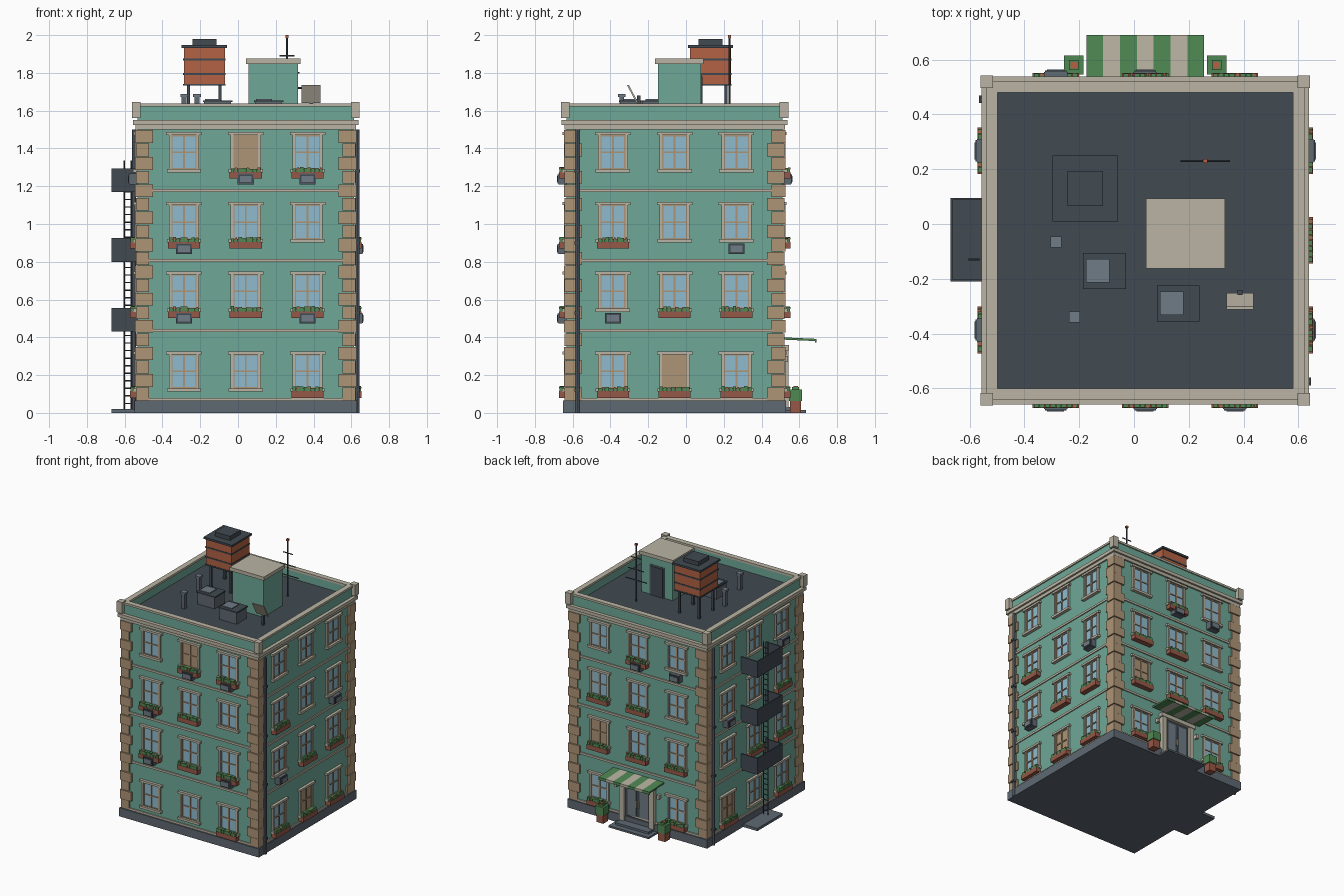
import bpy, bmesh, math, random
from mathutils import Matrix, Vector

random.seed(3)
if "Cube" in bpy.data.objects:
    bpy.data.objects.remove(bpy.data.objects["Cube"])

CX, CY = 0.041, -0.06      # building centre
WALL = 0.572               # half width of the walls


def linear(c):
    c /= 255
    return c / 12.92 if c < 0.04 else ((c + 0.055) / 1.055) ** 2.4


def material(name, *rgb):
    m = bpy.data.materials.new(name)
    m.use_nodes = True
    col = [linear(c) for c in rgb] + [1]
    m.diffuse_color = col
    m.node_tree.nodes["Principled BSDF"].inputs["Base Color"].default_value = col
    return m


GREEN = material("wall green", 110, 168, 151)
CREAM = material("trim cream", 186, 180, 163)
TAN = material("stone tan", 174, 148, 118)
GREY = material("base grey", 94, 104, 114)
DARK = material("dark metal", 65, 74, 81)
GLASS = material("window glass", 142, 187, 206)
RUST = material("tank orange", 178, 98, 68)
BRICK = material("planter brick", 150, 88, 72)
LEAF = material("leaf green", 80, 136, 84)
STEEL = material("light steel", 112, 124, 134)

parts = {}


def part(name, mat):
    return parts.setdefault(name, (bmesh.new(), mat))[0]


def box(name, mat, x0, x1, y0, y1, z0, z1):
    size = Matrix.Diagonal((abs(x1 - x0), abs(y1 - y0), z1 - z0, 1))
    at = Matrix.Translation(((x0 + x1) / 2, (y0 + y1) / 2, (z0 + z1) / 2))
    return bmesh.ops.create_cube(part(name, mat), size=1, matrix=at @ size)["verts"]


def block(name, mat, x, y, h, z0, z1):
    return box(name, mat, x - h, x + h, y - h, y + h, z0, z1)


def rod(name, mat, a, b, r):
    a, b = Vector(a), Vector(b)
    rot = (b - a).to_track_quat("Z", "Y").to_matrix().to_4x4()
    bmesh.ops.create_cone(part(name, mat), cap_ends=True, segments=8, radius1=r, radius2=r,
                          depth=(b - a).length, matrix=Matrix.Translation((a + b) / 2) @ rot)


def ring(name, mat, outer, inner, z0, z1):
    for s in (-1, 1):
        box(name, mat, CX - outer, CX + outer, CY + s * inner, CY + s * outer, z0, z1)
        box(name, mat, CX + s * inner, CX + s * outer, CY - inner, CY + inner, z0, z1)


def on_face(face, name, mat, u, w, d0, d1, z0, z1):
    """Box on a facade: u along the wall, w wide, d outward from the centre."""
    if face in ("front", "back"):
        s = -1 if face == "front" else 1
        return box(name, mat, CX + u - w / 2, CX + u + w / 2, CY + s * d0, CY + s * d1, z0, z1)
    s = -1 if face == "right" else 1
    return box(name, mat, CX + s * d0, CX + s * d1, CY + u - w / 2, CY + u + w / 2, z0, z1)


# Shell: base, walls, roof deck, bands, cornice and parapet
block("base", GREY, CX, CY, 0.59, 0, 0.065)
block("walls", GREEN, CX, CY, WALL, 0.065, 1.545)
block("roof_deck", DARK, CX, CY, 0.55, 1.545, 1.56)
for z in (0.072, 0.437, 0.807, 1.177):
    ring("floor_band", CREAM, 0.58, 0.56, z - 0.008, z + 0.008)
ring("cornice", CREAM, 0.584, 0.56, 1.5, 1.525)
ring("cornice", CREAM, 0.598, 0.56, 1.525, 1.55)
ring("parapet", GREEN, WALL, 0.546, 1.545, 1.622)
ring("parapet_coping", CREAM, 0.581, 0.54, 1.622, 1.638)

# Corner stones and parapet posts
for sx in (-1, 1):
    for sy in (-1, 1):
        box("parapet_post", CREAM, CX + sx * 0.556, CX + sx * 0.602,
            CY + sy * 0.556, CY + sy * 0.602, 1.56, 1.645)
        rows = 20
        step = (1.5 - 0.065) / rows
        for i in range(rows):
            long, short = (0.49, 0.512) if i % 2 else (0.512, 0.49)
            out = 0.587 if i % 2 else 0.582
            box("corner_stone", TAN, CX + sx * long, CX + sx * out, CY + sy * short,
                CY + sy * out, 0.066 + i * step, 0.062 + (i + 1) * step)


def window(face, u, z, curtained):
    pane = TAN if curtained else GLASS
    on_face(face, "window_curtain" if curtained else "window_pane", pane, u, 0.134, 0.57, 0.575, z - 0.09, z + 0.09)
    for s in (-1, 1):
        on_face(face, "window_frame", CREAM, u + s * 0.073, 0.014, 0.57, 0.586, z - 0.09, z + 0.09)
        on_face(face, "window_sash", TAN, u + s * 0.063, 0.006, 0.57, 0.58, z - 0.09, z + 0.09)
        on_face(face, "window_sash", TAN, u, 0.13, 0.57, 0.58, z + s * 0.087 - 0.003, z + s * 0.087 + 0.003)
    on_face(face, "window_sash", TAN, u, 0.01, 0.57, 0.581, z - 0.09, z + 0.09)
    on_face(face, "window_sash", TAN, u, 0.13, 0.57, 0.581, z - 0.004, z + 0.004)
    on_face(face, "window_lintel", CREAM, u, 0.188, 0.57, 0.593, z + 0.09, z + 0.106)
    on_face(face, "window_sill", CREAM, u, 0.182, 0.57, 0.597, z - 0.108, z - 0.09)


def flower_box(face, u, z):
    on_face(face, "flower_box", BRICK, u, 0.17, 0.572, 0.612, z - 0.14, z - 0.105)
    for i in range(8):
        v = u + (i - 3.5) * 0.02
        on_face(face, "flower_leaves", LEAF, v, 0.018, 0.582, 0.61, z - 0.105, z - 0.09 + random.uniform(0, 0.012))
        if i % 3 == 1:
            on_face(face, "flower_bloom", RUST, v, 0.009, 0.6, 0.612, z - 0.092, z - 0.082)


def cooler(face, u, z):
    on_face(face, "wall_cooler", GREY, u, 0.086, 0.572, 0.615, z - 0.17, z - 0.113)
    on_face(face, "cooler_rim", DARK, u, 0.078, 0.615, 0.62, z - 0.166, z - 0.117)
    on_face(face, "cooler_grille", STEEL, u, 0.062, 0.62, 0.624, z - 0.158, z - 0.125)


# Facades, top floor first: w plain, b flower box, a cooler, c box and cooler,
# t curtain, T curtain and box, X curtain, box and cooler, d door
facades = {
    "front": ("wXc", "cbw", "cbc", "wwb"),
    "left": ("www", "bwa", "abb", "bTb"),
    "back": ("acw", "wbb", "bbT", "bdb"),
    "right": ("aww", "bwa", "bbw", "bwT"),
}
for face, floors in facades.items():
    for kinds, z in zip(floors, (1.38, 1.01, 0.643, 0.22)):
        for k, u in zip(kinds, (-0.327, 0, 0.327)):
            if k == "d":
                continue
            window(face, u, z, k in "tTX")
            if k in "bcTX":
                flower_box(face, u, z)
            if k in "acX":
                cooler(face, u, z)

# Entrance: door, surround, lamps, steps
on_face("back", "door", DARK, 0, 0.21, 0.56, 0.58, 0.03, 0.33)
for s in (-1, 1):
    on_face("back", "door_panel", STEEL, s * 0.05, 0.07, 0.58, 0.584, 0.08, 0.31)
    on_face("back", "door_handle", CREAM, s * 0.008, 0.006, 0.58, 0.592, 0.15, 0.2)
    on_face("back", "door_column", CREAM, s * 0.125, 0.04, 0.57, 0.602, 0.03, 0.33)
    on_face("back", "door_lamp", CREAM, s * 0.18, 0.02, 0.57, 0.6, 0.27, 0.3)
on_face("back", "door_lintel", CREAM, 0, 0.31, 0.57, 0.606, 0.33, 0.36)
on_face("back", "entrance_step", GREY, 0, 0.34, 0.58, 0.695, 0, 0.014)
on_face("back", "entrance_step", GREY, 0, 0.28, 0.58, 0.655, 0.014, 0.03)

# Striped awning with a short valance
for i in range(7):
    name, mat = ("awning_cream", CREAM) if i % 2 else ("awning_green", LEAF)
    u = (i - 3) * 0.0614
    for v in on_face("back", name, mat, u, 0.0614, 0.572, 0.75, 0.388, 0.4):
        if v.co.y > CY + 0.7:
            v.co.z -= 0.008
    on_face("back", name, mat, u, 0.0614, 0.744, 0.75, 0.372, 0.385)

# Potted shrubs
for s in (-1, 1):
    x, y = CX + s * 0.261, 0.58
    block("shrub_pot", BRICK, x, y, 0.029, 0, 0.062)
    block("shrub_leaves", LEAF, x, y, 0.035, 0.062, 0.125)
    block("shrub_tip", LEAF, x, y, 0.018, 0.125, 0.137)
    block("shrub_bloom", RUST, x, y, 0.012, 0.137, 0.142)

# Drainpipes on opposite corners
for s in (-1, 1):
    x, y = CX + s * 0.592, CY - s * 0.515
    rod("drainpipe", GREY, (x, y, 0), (x, y, 1.5), 0.011)
    for z in (0.12, 0.53, 0.9, 1.28):
        block("pipe_bracket", DARK, x, y, 0.014, z - 0.008, z + 0.008)

# Fire escape: landings with solid railings, ladder, ground pad
X0, X1, Y0, Y1 = -0.67, -0.53, -0.21, 0.095
for z in (0.43, 0.8, 1.17):
    box("escape_landing", DARK, X0, X1, Y0, Y1, z, z + 0.012)
    box("escape_railing", DARK, X0, X0 + 0.008, Y0, Y1, z, z + 0.125)
    for y in (Y0, Y1 - 0.008):
        box("escape_railing", DARK, X0, X1, y, y + 0.008, z, z + 0.125)
for x in (-0.603, -0.565):
    rod("ladder_rail", DARK, (x, -0.13, 0.01), (x, -0.13, 1.335), 0.004)
for i in range(32):
    z = 0.05 + i * 0.04
    rod("ladder_rung", DARK, (-0.603, -0.13, z), (-0.565, -0.13, z), 0.0035)
box("escape_pad", GREY, X0, X1, Y0, Y1, 0, 0.02)

# Water tank on legs
tx, ty = -0.178, 0.13
for sx in (-1, 1):
    for sy in (-1, 1):
        block("tank_leg", DARK, tx + sx * 0.083, ty + sy * 0.083, 0.008, 1.56, 1.74)
block("tank_body", RUST, tx, ty, 0.109, 1.735, 1.935)
for z in (1.737, 1.795, 1.87):
    block("tank_band", DARK, tx, ty, 0.112, z - 0.005, z + 0.005)
block("tank_lid", DARK, tx, ty, 0.12, 1.933, 1.948)
block("tank_cap", DARK, tx, ty, 0.064, 1.948, 1.98)

# Stair house with a rear door
box("stair_house", GREEN, 0.056, 0.318, -0.148, 0.08, 1.56, 1.848)
box("stair_house_roof", CREAM, 0.043, 0.332, -0.163, 0.093, 1.848, 1.875)
box("stair_door_frame", GREY, 0.125, 0.25, 0.075, 0.084, 1.56, 1.79)
box("stair_door", DARK, 0.135, 0.24, 0.08, 0.088, 1.56, 1.78)

# Roof coolers with a fan plate
for x, y in ((-0.108, -0.171), (0.162, -0.29)):
    box("roof_cooler", GREY, x - 0.072, x + 0.072, y - 0.06, y + 0.06, 1.56, 1.645)
    box("roof_cooler_top", DARK, x - 0.078, x + 0.078, y - 0.066, y + 0.066, 1.645, 1.655)
    block("roof_cooler_fan", STEEL, x - 0.025, y, 0.043, 1.655, 1.661)

# Vent pipes
for x, y in ((-0.285, -0.065), (-0.217, -0.34)):
    block("vent_pipe", GREY, x, y, 0.013, 1.56, 1.675)
    block("vent_cap", STEEL, x, y, 0.02, 1.672, 1.687)

# Tilted receiver panel on a post
for v in box("receiver_panel", CREAM, 0.337, 0.436, -0.262, -0.252, 1.64, 1.735):
    if v.co.z > 1.7:
        v.co.y -= 0.05
block("receiver_post", DARK, 0.387, -0.25, 0.009, 1.56, 1.68)

# Aerial mast
rod("aerial_mast", DARK, (0.26, 0.23, 1.56), (0.26, 0.23, 1.99), 0.006)
for z, r in ((1.72, 0.09), (1.8, 0.065), (1.89, 0.04)):
    rod("aerial_bar", DARK, (0.26 - r, 0.23, z), (0.26 + r, 0.23, z), 0.004)
block("aerial_tip", RUST, 0.26, 0.23, 0.008, 1.985, 2.0)

# Turn every part into an object
for name, (bm, mat) in parts.items():
    bmesh.ops.recalc_face_normals(bm, faces=bm.faces)
    mesh = bpy.data.meshes.new(name)
    bm.to_mesh(mesh)
    bm.free()
    mesh.materials.append(mat)
    bpy.context.collection.objects.link(bpy.data.objects.new(name, mesh))
